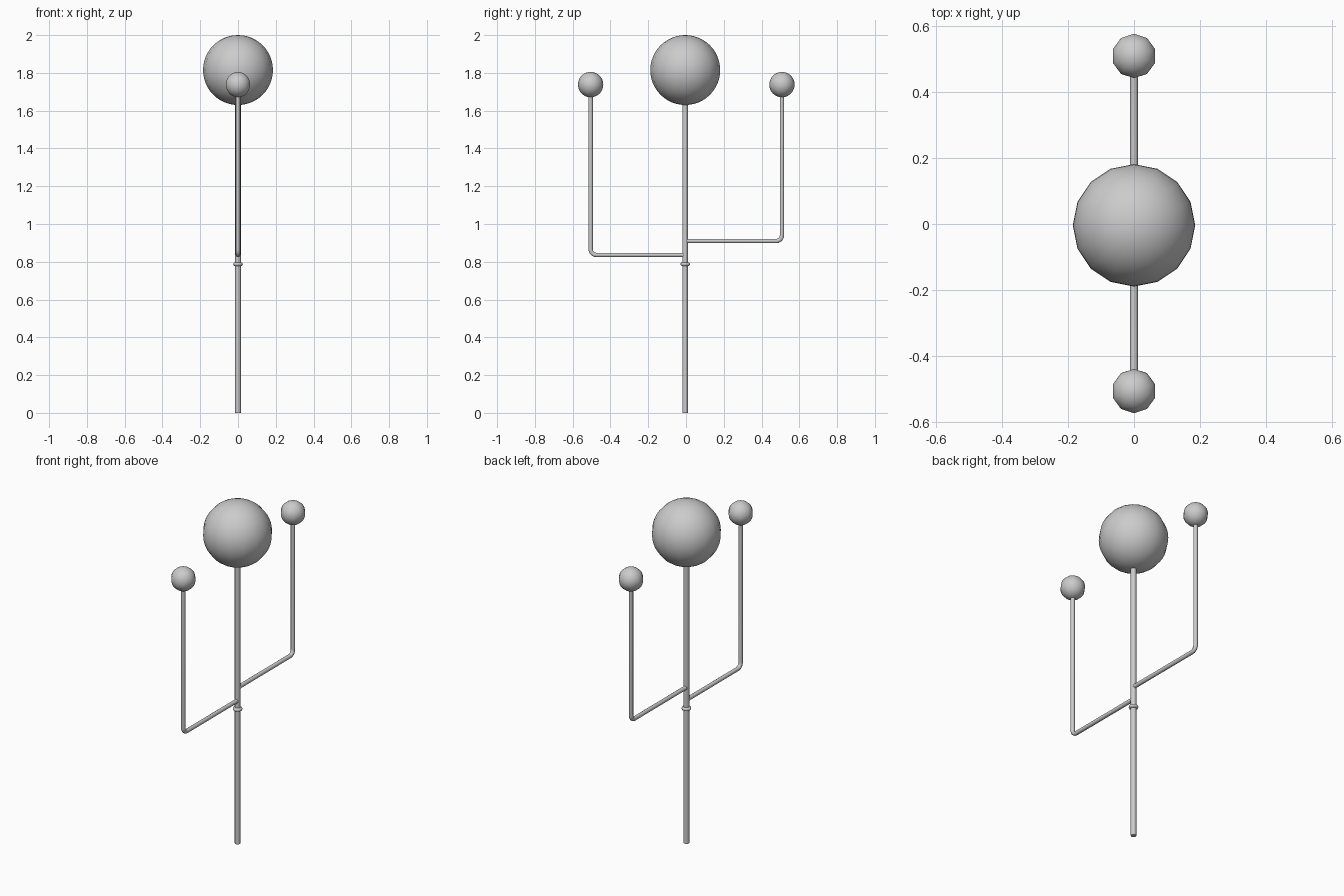
import bpy
import math

if "Cube" in bpy.data.objects:
    bpy.data.objects.remove(bpy.data.objects["Cube"])

grey = bpy.data.materials.new("light_grey")
grey.use_nodes = True
colour = (0.6, 0.6, 0.6, 1)
grey.diffuse_color = colour
grey.node_tree.nodes["Principled BSDF"].inputs["Base Color"].default_value = colour

POLE_Y = -0.004


def finish(name):
    obj = bpy.context.object
    obj.name = name
    obj.data.materials.clear()
    obj.data.materials.append(grey)
    bpy.ops.object.shade_smooth_by_angle(angle=math.radians(50))
    return obj


def globe(name, y, z, radius, sides):
    bpy.ops.mesh.primitive_uv_sphere_add(
        segments=sides, ring_count=24, radius=radius, location=(0, y, z))
    finish(name)


def tube(name, y, z0, z1, radius):
    bpy.ops.mesh.primitive_cylinder_add(
        vertices=12, radius=radius, depth=z1 - z0, location=(0, y, (z0 + z1) / 2))
    finish(name)


def arm(name, side, reach, base, top):
    """Horizontal rod that turns upward through a small rounded elbow."""
    bend, steps = 0.03, 5
    points = [(0, POLE_Y, base)]
    for i in range(steps + 1):
        a = math.radians(90) * i / steps
        points.append((0, side * (reach - bend + bend * math.sin(a)),
                       base + bend * (1 - math.cos(a))))
    points.append((0, side * reach, top))

    curve = bpy.data.curves.new(name, "CURVE")
    curve.dimensions = "3D"
    curve.bevel_depth = 0.012
    curve.bevel_resolution = 3
    curve.use_fill_caps = True
    spline = curve.splines.new("POLY")
    spline.points.add(len(points) - 1)
    for p, co in zip(spline.points, points):
        p.co = (*co, 1)
    obj = bpy.data.objects.new(name, curve)
    bpy.context.collection.objects.link(obj)
    bpy.ops.object.select_all(action="DESELECT")
    obj.select_set(True)
    bpy.context.view_layer.objects.active = obj
    bpy.ops.object.convert(target="MESH")
    finish(name)


# Central pole with its joint collar
tube("pole", POLE_Y, 0, 1.66, 0.015)
bpy.ops.mesh.primitive_torus_add(
    major_segments=16, minor_segments=8, major_radius=0.016, minor_radius=0.01,
    location=(0, POLE_Y, 0.787))
finish("collar")

# Large globe on top
globe("large_globe", POLE_Y, 1.815, 0.185, 16)

# Two staggered side arms, each with a small globe
for label, side, reach, base in (("front", -1, 0.505, 0.836), ("back", 1, 0.508, 0.91)):
    arm(label + "_arm", side, reach, base, 1.7)
    globe(label + "_globe", side * reach, 1.738, 0.067, 10)
